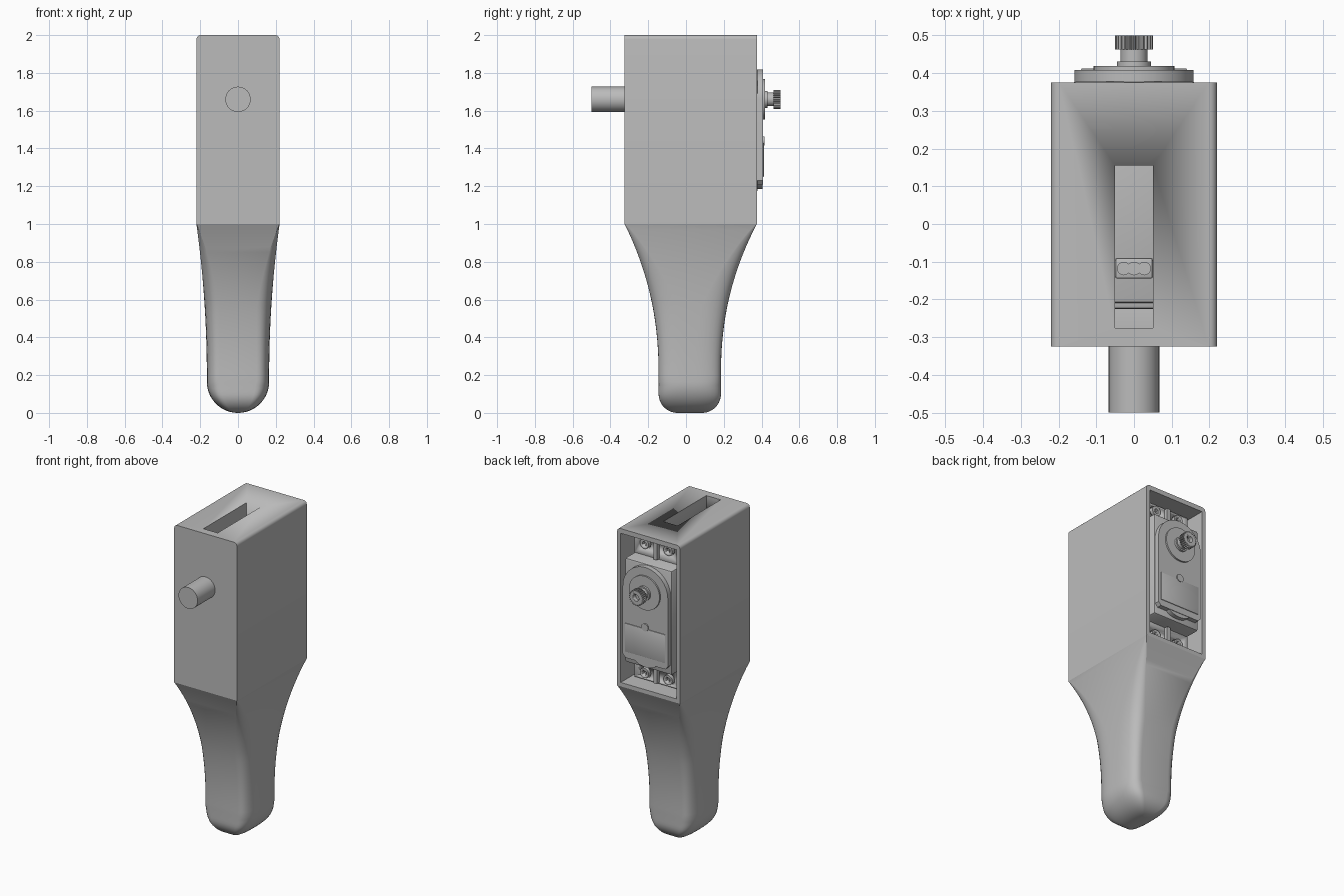
import bpy, bmesh, math
from mathutils import Matrix, Vector

if "Cube" in bpy.data.objects:
    bpy.data.objects.remove(bpy.data.objects["Cube"], do_unlink=True)

grey = bpy.data.materials.new("plain grey")
grey.use_nodes = True
grey.diffuse_color = (0.5, 0.5, 0.5, 1)
grey.node_tree.nodes["Principled BSDF"].inputs["Base Color"].default_value = grey.diffuse_color

AXIS_Z = 1.66          # height shared by the pivot peg and the output shaft


def finish(name, bm, angle=30):
    bmesh.ops.recalc_face_normals(bm, faces=bm.faces)
    mesh = bpy.data.meshes.new(name)
    bm.to_mesh(mesh)
    bm.free()
    mesh.materials.append(grey)
    ob = bpy.data.objects.new(name, mesh)
    bpy.context.collection.objects.link(ob)
    bpy.ops.object.select_all(action="DESELECT")
    ob.select_set(True)
    bpy.context.view_layer.objects.active = ob
    bpy.ops.object.shade_smooth_by_angle(angle=math.radians(angle))
    return ob


def box(name, x, y, z, bevel=0, pick=lambda e: True, segments=2):
    """Box from (min, max) ranges, bevelling the edges that pick() accepts."""
    bm = bmesh.new()
    bmesh.ops.create_cube(bm, size=1)
    for v in bm.verts:
        v.co = Vector([r[0] if c < 0 else r[1] for c, r in zip(v.co, (x, y, z))])
    if bevel:
        bmesh.ops.bevel(bm, geom=[e for e in bm.edges if pick(e)], offset=bevel,
                        segments=segments, profile=0.5, affect="EDGES")
    return finish(name, bm)


def prism(name, outline, y0, y1):
    """Extrude an (x, z) outline along y."""
    bm = bmesh.new()
    front = bm.faces.new([bm.verts.new((x, y0, z)) for x, z in outline])
    ext = bmesh.ops.extrude_face_region(bm, geom=[front])
    for v in ext["geom"]:
        if isinstance(v, bmesh.types.BMVert):
            v.co.y = y1
    return finish(name, bm)


def rod(name, r, y0, y1, x=0, z=AXIS_Z, sides=40):
    bm = bmesh.new()
    spin = Matrix.Translation((x, (y0 + y1) / 2, z)) @ Matrix.Rotation(math.pi / 2, 4, "X")
    bmesh.ops.create_cone(bm, cap_ends=True, segments=sides, radius1=r, radius2=r,
                          depth=y1 - y0, matrix=spin)
    return finish(name, bm)


def cut(target, *cutters):
    for c in cutters:
        mod = target.modifiers.new("cut", "BOOLEAN")
        mod.operation, mod.solver, mod.object = "DIFFERENCE", "EXACT", c
        bpy.context.view_layer.objects.active = target
        bpy.ops.object.modifier_apply(modifier=mod.name)
        bpy.data.objects.remove(c, do_unlink=True)


# Housing with rear pocket, servo cavity and cable slot
housing = box("housing", (-0.22, 0.22), (-0.325, 0.375), (1, 2), 0.022,
              lambda e: all(v.co.z > 1.9 for v in e.verts)
              and e.verts[0].co.x * e.verts[1].co.x > 0, 5)
cut(housing,
    box("pocket_cutter", (-0.195, 0.195), (0.23, 0.5), (1.025, 1.97)),
    box("cavity_cutter", (-0.175, 0.175), (-0.28, 0.3), (1.155, 1.835)),
    box("slot_cutter", (-0.05, 0.05), (-0.275, 0.155), (1.8, 2.1)))

# Pivot peg
rod("pivot_peg", 0.067, -0.5, -0.32)


# Lower leg: rectangle at the top lofted into a rounded foot
def leg_ring(z, a=math.pi / 2):
    t = max(0, (z - 0.2) / 0.8)
    hx = (0.165 + 0.055 * t ** 2) * math.sin(a)
    inset = 0.1 - math.sqrt(0.01 - (0.1 - z) ** 2) if z < 0.1 else 0
    ends = {-1: -0.145 - 0.18 * t ** 2.2 + inset, 1: 0.185 + 0.19 * t ** 2.2 - inset}
    s = min(1, (1 - z) / 0.44)                      # 0 at the top, 1 below the creases
    w = hx - 0.001 - (hx - 0.001) * 0.44 * s if a < 1.57 else hx - 0.001 - (hx - 0.1) * s
    ry = min(0.002 + 0.135 * s ** 0.8, 0.45 * (ends[1] - ends[-1]))
    k = 0.45 + 0.55 * s                             # how fully the corner is rounded
    ring = []
    for sx, sy in ((1, 1), (-1, 1), (-1, -1), (1, -1)):
        p = Vector((sx * hx, ends[sy] - sy * ry))
        q = Vector((sx * w, ends[sy]))
        c = ((p + q) / 2).lerp(Vector((sx * hx, ends[sy])), k)
        pts = [p * (1 - u) ** 2 + c * 2 * u * (1 - u) + q * u * u
               for u in (i / 8 for i in range(9))]
        ring += pts if sx * sy > 0 else pts[::-1]
    return [(v.x, v.y, z) for v in ring]


levels = [(0.165 * (1 - math.cos(a)), a) for a in
          (0.06 + i * (math.pi / 2 - 0.06) / 14 for i in range(14))]
levels += [(0.165 + 0.835 * i / 28, math.pi / 2) for i in range(29)]
bm = bmesh.new()
rings = [[bm.verts.new(p) for p in leg_ring(*lv)] for lv in levels]
bm.faces.new(rings[0])
for lo, hi in zip(rings, rings[1:]):
    for i in range(len(lo)):
        j = (i + 1) % len(lo)
        bm.faces.new((lo[i], lo[j], hi[j], hi[i]))
finish("lower_leg", bm, 24)

# Servo case
box("servo_case", (-0.165, 0.165), (-0.21, 0.378), (1.165, 1.825), 0.012)
box("servo_base", (-0.155, 0.155), (-0.225, -0.15), (1.175, 1.815), 0.01)

# Cable boot with three wires
box("cable_boot", (-0.05, 0.05), (-0.145, -0.09), (1.8, 1.88), 0.006)
for i in (-1, 0, 1):
    bm = bmesh.new()
    bmesh.ops.create_cone(bm, cap_ends=True, segments=16, radius1=0.018, radius2=0.018,
                          depth=0.04, matrix=Matrix.Translation((i * 0.027, -0.118, 1.88)))
    finish("cable_wire", bm)

# Mounting ears: drilled plate, centre rib, washers and screws at each end
for end, z0, z1, hole_z in (("upper", 1.82, 1.955, 1.905), ("lower", 1.035, 1.17, 1.085)):
    ear = box(end + "_ear", (-0.165, 0.165), (0.24, 0.285), (z0, z1), 0.006)
    cut(ear, *[rod("hole_cutter", 0.036, 0.2, 0.4, s * 0.083, hole_z, 24) for s in (-1, 1)])
    box(end + "_rib", (-0.012, 0.012), (0.28, 0.31), (z0 + 0.01, z1 - 0.01))
    for s in (-1, 1):
        head = rod(end + "_screw", 0.031, 0.22, 0.3, s * 0.083, hole_z, 24)
        cut(head, rod("socket_cutter", 0.015, 0.28, 0.4, s * 0.083, hole_z, 6))

# Servo cover, round around the output shaft
R = 0.158
arc = [(R * math.cos(a), AXIS_Z + R * math.sin(a))
       for a in (math.pi * i / 32 for i in range(33))]
prism("servo_cover", arc + [(-R, 1.23), (-0.14, 1.21), (0.14, 1.21), (R, 1.23)], 0.37, 0.408)
box("cover_label_plate", (-0.14, 0.14), (0.4, 0.412), (1.25, 1.43), 0.003)
rod("cover_button", 0.024, 0.4, 0.415, z=1.44, sides=24)
foot = [(0.08 * math.cos(a), 1.225 + 0.04 * math.sin(a))
        for a in (math.pi + math.pi * i / 16 for i in range(17))]
prism("cover_lip", foot, 0.37, 0.405)

# Output shaft: bearing ring, neck and splined head
rod("bearing_ring", 0.107, 0.4, 0.418)
rod("shaft_collar", 0.045, 0.41, 0.431)
rod("shaft_neck", 0.036, 0.42, 0.47)
teeth = 25
outline = []
for i in range(teeth * 4):
    a = 2 * math.pi * i / (teeth * 4)
    r = 0.05 if i % 4 < 2 else 0.043
    outline.append((r * math.cos(a), AXIS_Z + r * math.sin(a)))
spline = prism("splined_head", outline, 0.462, 0.5)
cut(spline, rod("bore_cutter", 0.02, 0.475, 0.55, sides=24))
